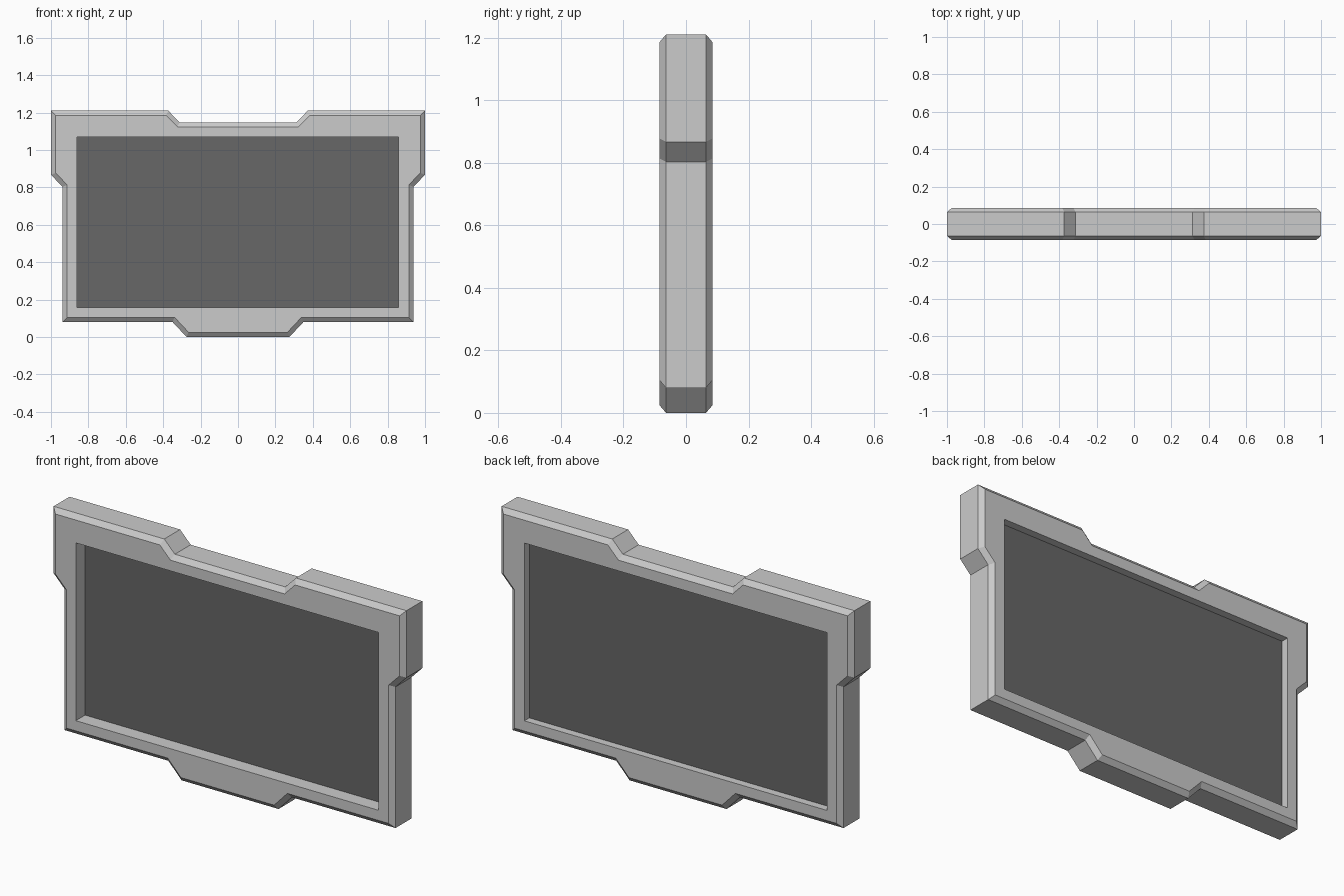
import bpy, bmesh
from mathutils import Vector

cube = bpy.data.objects.get("Cube")
if cube:
    bpy.data.objects.remove(cube, do_unlink=True)

HALF, BEVEL_W, BEVEL_D = 0.085, 0.025, 0.021
LEFT, RIGHT, LOW, HIGH = -0.86, 0.857, 0.157, 1.068   # screen opening


def material(name, value):
    mat = bpy.data.materials.new(name)
    mat.use_nodes = True
    color = (value, value, value, 1)
    mat.diffuse_color = color
    mat.node_tree.nodes["Principled BSDF"].inputs["Base Color"].default_value = color
    return mat


def finish(bm, name, mat):
    bmesh.ops.recalc_face_normals(bm, faces=bm.faces)
    mesh = bpy.data.meshes.new(name)
    bm.to_mesh(mesh)
    bm.free()
    mesh.materials.append(mat)
    bpy.context.collection.objects.link(bpy.data.objects.new(name, mesh))


def inset(points, d):
    """Mitred inward offset of a counter-clockwise outline."""
    out = []
    for i, p in enumerate(points):
        a = (p - points[i - 1]).normalized()
        b = (points[(i + 1) % len(points)] - p).normalized()
        na, nb = Vector((-a.y, a.x)), Vector((-b.y, b.x))
        out.append(p + (na + nb) * d / (1 + na.dot(nb)))
    return out


def ring(bm, points, y):
    verts = [bm.verts.new((p.x, y, p.y)) for p in points]
    edges = [bm.edges.new((verts[i - 1], v)) for i, v in enumerate(verts)]
    return verts, edges


def bridge(bm, a, b):
    for i in range(len(a)):
        bm.faces.new((a[i - 1], a[i], b[i], b[i - 1]))


# Stepped outline: right half from the bottom up, then mirrored
half = [(0.275, 0), (0.35, 0.08), (0.938, 0.08), (0.938, 0.803),
        (1, 0.867), (1, 1.21), (0.373, 1.21), (0.313, 1.148)]
outline = [Vector(p) for p in half] + [Vector((-x, z)) for x, z in reversed(half)]
inner = inset(outline, BEVEL_W)
opening = [Vector(p) for p in ((LEFT, LOW), (RIGHT, LOW), (RIGHT, HIGH), (LEFT, HIGH))]

# Frame with chamfered rims and a rectangular opening
bm = bmesh.new()
front, front_edges = ring(bm, inner, -HALF)
side_a, _ = ring(bm, outline, -HALF + BEVEL_D)
side_b, _ = ring(bm, outline, HALF - BEVEL_D)
back, back_edges = ring(bm, inner, HALF)
hole_a, hole_a_edges = ring(bm, opening, -HALF)
hole_b, hole_b_edges = ring(bm, opening, HALF)
for a, b in ((front, side_a), (side_a, side_b), (side_b, back), (hole_a, hole_b)):
    bridge(bm, a, b)
for edges, y in ((front_edges + hole_a_edges, -1), (back_edges + hole_b_edges, 1)):
    bmesh.ops.triangle_fill(bm, edges=edges, use_beauty=True, normal=(0, y, 0))
finish(bm, "frame", material("light grey", 0.6))

# Recessed screen panel, deeper on the front than on the back
bm = bmesh.new()
panel_front, _ = ring(bm, opening, -0.01)
panel_back, _ = ring(bm, opening, 0.045)
bm.faces.new(panel_front)
bm.faces.new(panel_back)
bridge(bm, panel_front, panel_back)
finish(bm, "screen_panel", material("dark grey", 0.135))
